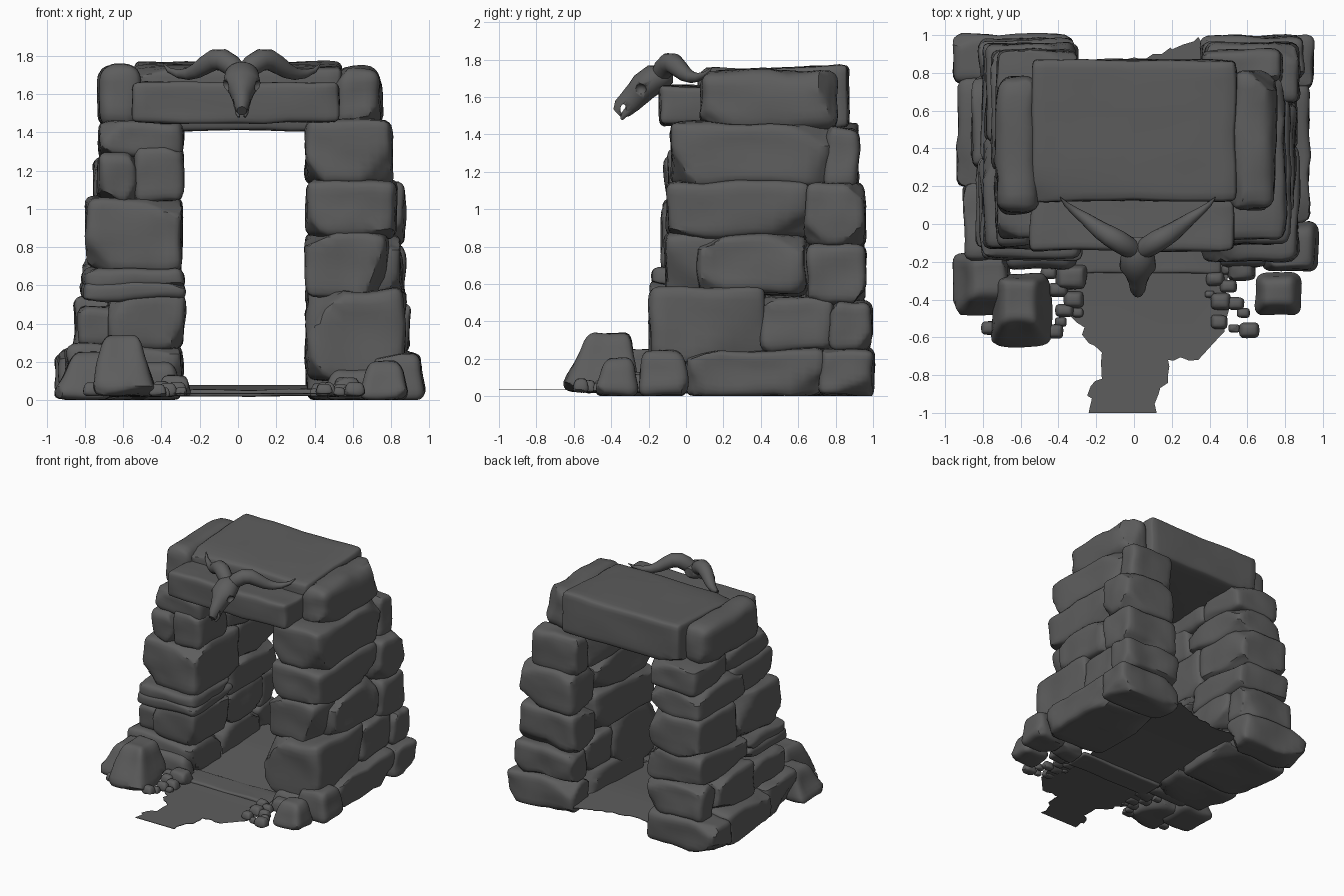
import bpy, bmesh, math, random
from mathutils import Vector, noise

if "Cube" in bpy.data.objects:
    bpy.data.objects.remove(bpy.data.objects["Cube"])

random.seed(11)
stone_mat = bpy.data.materials.new("dark grey stone")
stone_mat.diffuse_color = (0.11, 0.11, 0.11, 1)
stone_mat.use_nodes = True
stone_mat.node_tree.nodes["Principled BSDF"].inputs["Base Color"].default_value = stone_mat.diffuse_color


def finish(bm, name, angle=35):
    bmesh.ops.recalc_face_normals(bm, faces=bm.faces)
    me = bpy.data.meshes.new(name)
    bm.to_mesh(me)
    bm.free()
    me.materials.append(stone_mat)
    ob = bpy.data.objects.new(name, me)
    bpy.context.collection.objects.link(ob)
    bpy.ops.object.select_all(action='DESELECT')
    ob.select_set(True)
    bpy.context.view_layer.objects.active = ob
    bpy.ops.object.shade_smooth_by_angle(angle=math.radians(angle))
    return ob


def stone(name, box, r=0.045, chips=8, depth=0.1, rough=0.02, tilt=0.0, taper=0.0, lean=(0, 0), cuts=11):
    """Worn block filling box (x0, x1, y0, y1, z0, z1): rounded, chipped, uneven."""
    lo, hi = Vector(box[0::2]), Vector(box[1::2])
    c, h = (lo + hi) / 2, (hi - lo) / 2
    r = min(r, min(h) * 0.8)
    bm = bmesh.new()
    bmesh.ops.create_cube(bm, size=2)
    bmesh.ops.subdivide_edges(bm, edges=bm.edges[:], cuts=cuts, use_grid_fill=True)
    planes = []
    for _ in range(chips):
        n = Vector([random.choice((-1, 1)) * random.uniform(0.12, 1) for _ in range(3)])
        n = Vector((n.x / h.x, n.y / h.y, n.z / h.z)).normalized()
        reach = sum(abs(n[i]) * h[i] for i in range(3))
        planes.append((n, reach * (1 - random.uniform(1.2, 2.8) * depth)))
    for v in bm.verts:
        p = Vector([math.sin(v.co[i] * math.pi / 2) * h[i] for i in range(3)])
        core = Vector([max(-(h[i] - r), min(h[i] - r, p[i])) for i in range(3)])
        p = core + (p - core).normalized() * r
        # boulders narrow and lean towards the top
        up = (p.z / h.z + 1) / 2
        p.x = p.x * (1 - taper * up) + lean[0] * up
        p.y = p.y * (1 - taper * up) + lean[1] * up
        for n, d in planes:
            over = p.dot(n) - d
            if over > 0:
                p -= n * over
        q = p + c
        p += noise.noise_vector(q * 4.5) * rough + noise.noise_vector(q * 10) * rough * 0.35
        p.z += tilt * p.y
        v.co = p + c
        v.co.z = max(v.co.z, 0.0)
    return finish(bm, name)


# right wall, from the ground up
for b in [(.36, .93, 0, .74, 0, .25), (.36, .95, .72, 1, 0, .25),
          (.36, .87, -.19, .42, .10, .58), (.38, .86, .40, .79, .24, .53),
          (.36, .90, .77, .99, .24, .50),
          (.36, .78, -.11, .66, .54, .88), (.56, .85, .07, .64, .55, .86),
          (.36, .87, .65, .96, .49, .81),
          (.36, .82, -.10, .66, .85, 1.15), (.38, .87, .64, .96, .80, 1.14),
          (.35, .80, -.08, .76, 1.13, 1.46), (.36, .78, .74, .92, 1.11, 1.43)]:
    stone("right_wall_stone", b)

# left wall, from the ground up
for b in [(-.90, -.29, -.19, .22, .02, .29), (-.93, -.31, .20, .77, 0, .28),
          (-.95, -.32, .75, 1, 0, .26),
          (-.68, -.28, -.17, .32, .27, .56), (-.84, -.58, -.12, .35, .27, .49),
          (-.86, -.30, .30, .78, .26, .53), (-.82, -.32, .76, .98, .24, .52),
          (-.82, -.28, -.19, .36, .52, .62), (-.81, -.28, -.18, .35, .58, .69),
          (-.80, -.30, .33, .95, .50, .76),
          (-.79, -.29, -.13, .46, .67, 1.06), (-.78, -.31, .43, .95, .73, 1.06),
          (-.55, -.29, -.10, .30, 1.04, 1.33), (-.73, -.53, -.11, .40, 1.04, 1.29),
          (-.75, -.30, .28, .92, 1.03, 1.27),
          (-.72, -.29, -.08, .50, 1.27, 1.46), (-.72, -.30, .48, .92, 1.24, 1.47)]:
    stone("left_wall_stone", b)

# roof slab, front lintel and the cap stones at both ends
stone("roof_slab", (-.54, .54, .12, .87, 1.42, 1.755), r=.035, chips=2, depth=.05, rough=.01, tilt=.045)
stone("front_lintel", (-.55, .53, -.14, .16, 1.45, 1.66), r=.03, chips=3, depth=.06, rough=.014)
stone("right_cap_stone", (.51, .75, .07, .82, 1.41, 1.74), r=.08)
stone("left_cap_stone", (-.73, -.51, .06, .78, 1.42, 1.75), r=.08)

# low step under the gate
stone("front_step", (-.32, .46, -.26, -.06, .02, .055), chips=2, rough=.008)

# ragged dirt path, running through the gate and rising slightly inside
outline = [(-.24, -1), (.12, -1), (.13, -.90), (.18, -.80), (.18, -.72), (.34, -.72), (.36, -.60),
           (.48, -.57), (.50, -.22), (.40, -.1), (.40, .80), (.34, .99), (.26, .95), (.10, .90),
           (-.05, .87), (-.34, .85), (-.34, -.20), (-.34, -.46), (-.24, -.63), (-.17, -.68),
           (-.17, -.82), (-.23, -.86)]
bm = bmesh.new()
ring = []
for i, a in enumerate(outline):
    a, b = Vector(a), Vector(outline[(i + 1) % len(outline)])
    steps = max(1, int((b - a).length / 0.035))
    for k in range(steps):
        p = a.lerp(b, k / steps)
        if k and p.y > -.995:
            p += Vector((random.uniform(-.018, .018), random.uniform(-.018, .018)))
        ring.append(bm.verts.new((p.x, max(p.y, -1), 0)))
face = bm.faces.new(ring)
bmesh.ops.triangulate(bm, faces=[face])
for y in (-.3, -.1, .1, .3, .5, .7):  # crosswise cuts so the sheet can bend
    bmesh.ops.bisect_plane(bm, geom=bm.verts[:] + bm.edges[:] + bm.faces[:],
                           plane_co=(0, y, 0), plane_no=(0, 1, 0))
for v in bm.verts:
    v.co.z = .032 + .043 * min(1, max(0, (v.co.y + .3) / .8))
top = bmesh.ops.extrude_face_region(bm, geom=bm.faces[:])
for v in [g for g in top["geom"] if isinstance(g, bmesh.types.BMVert)]:
    v.co.z += 0.004
finish(bm, "dirt_path")

# boulders beside the gate: box, taper, lean of the top
for b, t, l in [((-.76, -.42, -.67, -.25, .02, .34), .45, (-.02, .05)),
                ((-.98, -.65, -.50, -.14, 0, .25), .4, (.05, .04)),
                ((.63, .90, -.50, -.26, 0, .20), .35, (0, .02)),
                ((.66, .98, -.27, .02, 0, .25), .3, (.02, 0)),
                ((-.70, -.29, -.24, -.10, .02, .20), .2, (0, 0)),
                ((.44, .72, -.24, -.05, 0, .16), .2, (.03, 0))]:
    stone("boulder", b, r=.06, chips=12, depth=.12, rough=.015, taper=t, lean=l)

# small rubble: x, y, half width
for x, y, s in [(.57, -.24, .08), (.43, -.29, .055), (.50, -.33, .05), (.46, -.41, .06), (.54, -.42, .05),
                (.58, -.47, .04), (.45, -.52, .05), (.61, -.56, .06), (.53, -.55, .035), (.40, -.37, .03),
                (-.33, -.28, .09), (-.40, -.35, .06), (-.32, -.40, .06), (-.37, -.46, .055), (-.30, -.47, .035),
                (-.76, -.55, .055), (-.42, -.57, .05), (-.39, -.52, .035), (.50, -.24, .04), (-.45, -.26, .05)]:
    t = s * random.uniform(.7, .9)
    stone("rubble", (x - s, x + s, y - t, y + t, .02, .03 + s * 1.1), r=.03, chips=10, depth=.15,
          rough=.006, taper=.3, cuts=6)

CX = 0.02  # the skull hangs slightly right of the middle


def tube(name, sections, sides=16):
    """Loft of ellipses: centre, half width, half height, following the path."""
    bm = bmesh.new()
    pts = [Vector(s[0]) for s in sections]
    rings = []
    for i, (_, a, b) in enumerate(sections):
        t = (pts[min(i + 1, len(pts) - 1)] - pts[max(i - 1, 0)]).normalized()
        side = t.cross(Vector((0, 0, 1))).normalized()
        up = side.cross(t)
        rings.append([bm.verts.new(pts[i] + side * a * math.cos(w) + up * b * math.sin(w))
                      for w in (2 * math.pi * k / sides for k in range(sides))])
    for r0, r1 in zip(rings, rings[1:]):
        for k in range(sides):
            bm.faces.new((r0[k], r0[(k + 1) % sides], r1[(k + 1) % sides], r1[k]))
    bm.faces.new(rings[0])
    bm.faces.new(rings[-1])
    return finish(bm, name, 50)


def ball(bm, centre, scale):
    res = bmesh.ops.create_uvsphere(bm, u_segments=16, v_segments=10, radius=1)
    for v in res["verts"]:
        v.co = Vector([centre[i] + v.co[i] * scale[i] for i in range(3)])


# animal skull, with eye sockets and nose hole cut out
skull = tube("skull", [((CX, -.07, 1.71), .04, .035), ((CX, -.11, 1.71), .075, .06),
                       ((CX, -.17, 1.695), .09, .08), ((CX, -.225, 1.655), .098, .078),
                       ((CX, -.26, 1.615), .068, .07), ((CX, -.30, 1.575), .05, .064),
                       ((CX, -.34, 1.538), .042, .056), ((CX, -.368, 1.512), .026, .03)], 20)
bm = bmesh.new()
for s in (-1, 1):
    ball(bm, (CX + s * .092, -.245, 1.64), (.036, .032, .03))
ball(bm, (CX, -.335, 1.535), (.09, .017, .03))
cutter = finish(bm, "socket_cutter")
cutter.hide_render = True
mod = skull.modifiers.new("sockets", 'BOOLEAN')
mod.operation, mod.object = 'DIFFERENCE', cutter
bpy.context.view_layer.objects.active = skull
bpy.ops.object.modifier_apply(modifier="sockets")
bpy.data.objects.remove(cutter)

# horns and front teeth, mirrored
horn = [(.02, -.14, 1.715, .048), (.055, -.12, 1.75, .056), (.10, -.092, 1.778, .058), (.145, -.066, 1.778, .055),
        (.19, -.038, 1.752, .049), (.235, -.005, 1.722, .041), (.28, .03, 1.705, .032),
        (.33, .065, 1.705, .023), (.38, .105, 1.724, .013), (.41, .14, 1.758, .003)]
for s in (-1, 1):
    tube("horn", [((CX + s * x, y, z), r, r) for x, y, z, r in horn])
    tube("snout_prong", [((CX + s * .024, -.30, 1.54), .015, .022), ((CX + s * .022, -.33, 1.505), .014, .018),
                         ((CX + s * .015, -.345, 1.48), .007, .008)], 8)
